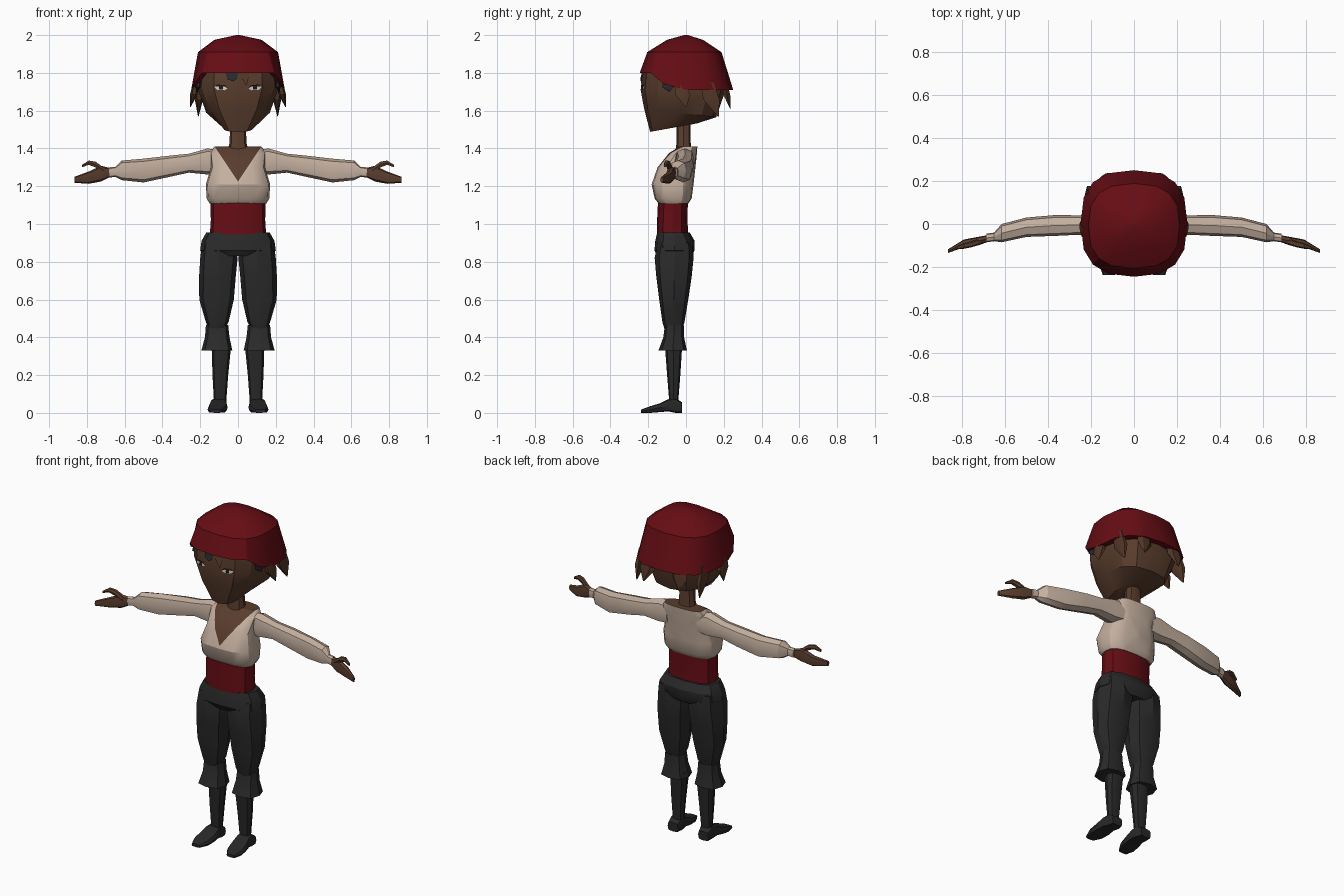
import bpy, bmesh, math
from mathutils import Vector
from mathutils.bvhtree import BVHTree

cube = bpy.data.objects.get("Cube")
if cube:
    bpy.data.objects.remove(cube)


def material(name, r, g, b):
    m = bpy.data.materials.new(name)
    m.use_nodes = True
    m.diffuse_color = (r, g, b, 1)
    bsdf = m.node_tree.nodes["Principled BSDF"]
    bsdf.inputs["Base Color"].default_value = (r, g, b, 1)
    bsdf.inputs["Roughness"].default_value = 0.8
    return m


SKIN = material("brown skin", .1, .046, .026)
LOCKS = material("dark brown hair", .085, .037, .02)
BLACK = material("black hair", .02, .022, .026)
RED = material("deep red cloth", .13, .004, .007)
LINEN = material("cream linen", .55, .43, .345)
CLOTH = material("charcoal cloth", .023, .023, .024)
LEATHER = material("black leather", .021, .021, .021)
WHITE = material("eye white", .6, .55, .5)
LASH = material("dark lash", .012, .009, .008)

parts = []


def finish(name, bm, *mats):
    bmesh.ops.recalc_face_normals(bm, faces=bm.faces)
    mesh = bpy.data.meshes.new(name)
    bm.to_mesh(mesh)
    bm.free()
    ob = bpy.data.objects.new(name, mesh)
    bpy.context.collection.objects.link(ob)
    for m in mats:
        mesh.materials.append(m)
    parts.append(ob)
    return ob


def loft(axis, rings, n=8, power=.75, side=1, bend=None):
    """Skin rounded rings; each ring is (position, u min, u max, v min, v max)."""
    order = {"z": (1, 2, 0), "x": (0, 1, 2), "y": (1, 0, 2)}[axis]
    bm = bmesh.new()
    loops = []
    for t, u0, u1, v0, v1 in rings:
        loop = []
        for i in range(n):
            a = math.tau * i / n
            c, s = round(math.cos(a), 6), round(math.sin(a), 6)
            u = (u0 + u1) / 2 + (u1 - u0) / 2 * math.copysign(abs(c) ** power, c)
            v = (v0 + v1) / 2 + (v1 - v0) / 2 * math.copysign(abs(s) ** power, s)
            local = (t, u, v)
            p = Vector((u, v, t)) if axis == "z" else Vector([local[k] for k in order])
            if bend:
                bend(p)
            p.x *= side
            loop.append(bm.verts.new(p))
        loops.append(loop)
    for a, b in zip(loops, loops[1:]):
        for i in range(n):
            j = (i + 1) % n
            bm.faces.new((a[i], a[j], b[j], b[i]))
    bm.faces.new(loops[0])
    bm.faces.new(loops[-1])
    return bm


def sym(z, rx, front, back):
    return (z, -rx, rx, front, back)


# Head, with the jaw sloping up towards the back
def jaw(p):
    if p.z < 1.53:
        p.z += .18 * p.y
    elif p.z < 1.6:
        p.z -= .12 * p.y


head = loft("z", [sym(1.522, .08, -.19, .06), sym(1.585, .168, -.222, .16),
                  sym(1.71, .212, -.24, .21), sym(1.8, .215, -.23, .205),
                  sym(1.88, .17, -.17, .16)], n=12, bend=jaw)
surface = BVHTree.FromBMesh(head)
finish("head", head, SKIN)
finish("neck", loft("z", [sym(1.36, .062, -.06, .035), sym(1.43, .045, -.05, .025),
                          sym(1.57, .04, -.05, .025)]), SKIN)


# Headscarf, raised over the brow and low behind
def hem(p):
    if p.z < 1.75:
        p.z += .09 * min(1, max(0, (-p.y - .09) / .08))


finish("headscarf", loft("z", [
    sym(1.715, .2, -.215, .19), sym(1.71, .248, -.245, .25), sym(1.91, .212, -.205, .188),
    sym(1.975, .125, -.1, .09), sym(2, .01, -.01, .01)], n=16, bend=hem), RED)


# Thin plates laid on the face
def plate(name, outline, mat, lift=.005):
    bm = bmesh.new()
    verts = []
    for x, z in outline:
        hit = surface.ray_cast(Vector((x, -1, z)), Vector((0, 1, 0)))[0]
        verts.append(bm.verts.new((x, hit.y - lift, z)))
    bm.faces.new(verts)
    finish(name, bm, mat)


for side, label in ((1, "left"), (-1, "right")):
    def at(pts):
        return [(side * (.09 + x), 1.72 + z) for x, z in pts]
    plate(label + "_eye", at([(-.035, -.004), (-.02, .01), (.02, .012), (.036, .006),
                              (.02, -.01), (-.018, -.012)]), WHITE)
    plate(label + "_iris", at([(-.01, -.009), (-.01, .01), (.01, .01), (.01, -.009)]), LASH, .007)
    plate(label + "_lash", at([(-.037, -.002), (-.02, .016), (.02, .018), (.04, .006),
                               (.02, .009), (-.02, .007)]), LASH, .008)
plate("black_fringe", [(-.07, 1.81), (-.055, 1.765), (-.025, 1.755), (-.005, 1.77), (0, 1.81)],
      BLACK, .009)
plate("brown_fringe", [(-.01, 1.81), (.02, 1.77), (.045, 1.73), (.055, 1.77), (.06, 1.81)],
      LOCKS, .009)


# Hair locks hanging below the scarf
def lock(name, side, x, y, wx, wy, tip, mat=LOCKS, lean=(.01, .01)):
    rings = []
    for z, w, k in ((1.75, .8, 0), ((1.75 + tip) / 2, 1, .4), (tip, .08, 1)):
        cx, cy = x + lean[0] * k, y + lean[1] * k
        rings.append((z, cx - wx * w, cx + wx * w, cy - wy * w, cy + wy * w))
    finish(name, loft("z", rings, n=6, power=1, side=side), mat)


# Sleeves, hands, legs and boots come in pairs
for side, label in ((1, "left_"), (-1, "right_")):
    lock(label + "temple_hair", side, .208, -.1, .014, .035, 1.70, BLACK)
    lock(label + "front_lock", side, .222, -.03, .02, .045, 1.62, lean=(.03, .03))
    lock(label + "side_lock", side, .205, .11, .022, .05, 1.57, lean=(.005, .06))
    lock(label + "back_lock", side, .1, .205, .05, .02, 1.61, lean=(.02, .03))

    finish(label + "sleeve", loft("x", [
        (.1, -.05, .045, 1.27, 1.39), (.16, -.06, .045, 1.262, 1.4),
        (.26, -.05, .04, 1.272, 1.372), (.36, -.055, .042, 1.25, 1.362),
        (.5, -.06, .03, 1.22, 1.346), (.615, -.085, 0, 1.232, 1.336),
        (.65, -.08, -.04, 1.25, 1.302), (.685, -.085, -.045, 1.245, 1.3)],
        side=side), LINEN)
    finish(label + "hand", loft("x", [
        (.67, -.08, -.05, 1.252, 1.295), (.725, -.1, -.06, 1.225, 1.308),
        (.79, -.108, -.072, 1.213, 1.278), (.865, -.135, -.118, 1.218, 1.25)],
        side=side), SKIN)
    finish(label + "thumb", loft("x", [
        (.71, -.095, -.065, 1.265, 1.3), (.755, -.108, -.08, 1.298, 1.332),
        (.79, -.115, -.088, 1.312, 1.337), (.825, -.118, -.105, 1.3, 1.315)],
        n=6, side=side), SKIN)

    finish(label + "trouser_leg", loft("z", [
        (.9, .02, .19, -.15, .035), (.82, .002, .2, -.166, .04), (.72, .012, .206, -.157, .03),
        (.6, .022, .205, -.142, .012), (.48, .05, .17, -.125, -.008),
        (.415, .09, .145, -.105, -.03)], side=side), CLOTH)
    finish(label + "trouser_cuff", loft("z", [
        (.465, .052, .17, -.112, -.012), (.4, .045, .175, -.12, -.01),
        (.33, .03, .194, -.146, .005)], side=side), CLOTH)
    finish(label + "boot_shaft", loft("z", [
        (.36, .036, .14, -.112, -.02), (.2, .052, .135, -.1, -.03),
        (.05, .063, .127, -.088, -.042)], side=side), LEATHER)
    finish(label + "shoe", loft("y", [
        (-.02, .067, .137, 0, .055), (-.055, .058, .142, 0, .078),
        (-.095, .058, .148, .008, .072), (-.14, .055, .158, .004, .05),
        (-.19, .062, .162, 0, .035), (-.237, .09, .145, 0, .018)],
        power=.5, side=side), LEATHER)

# Hips and sash
finish("trouser_hips", loft("z", [
    sym(.83, .15, -.15, .03), sym(.86, .2, -.167, .045), sym(.91, .193, -.163, .046),
    sym(.955, .168, -.152, .02)], n=12), CLOTH)
finish("waist_sash", loft("z", [
    sym(.93, .15, -.155, .012), sym(1.02, .144, -.153, .008), sym(1.125, .146, -.148, .01)],
    n=12), RED)

# Shirt: the open neck is cut along two planes that meet in a V
shirt = loft("z", [
    sym(1.108, .15, -.145, .012), sym(1.135, .166, -.166, .03), sym(1.21, .17, -.182, .04),
    sym(1.3, .143, -.15, .05), sym(1.375, .15, -.09, .058), sym(1.41, .125, -.035, .06)],
    n=16, power=.7)
SLOPE, POINT = 1.5, 1.225
for side in (1, -1):
    bmesh.ops.bisect_plane(shirt, geom=shirt.verts[:] + shirt.edges[:] + shirt.faces[:],
                           plane_co=(0, 0, POINT), plane_no=(side * SLOPE, 0, -1))
bmesh.ops.recalc_face_normals(shirt, faces=shirt.faces)
for f in shirt.faces:
    c = f.calc_center_median()
    in_v = c.z - POINT > SLOPE * abs(c.x) and c.y < -.01
    if in_v or f.normal.z > .9:
        f.material_index = 1
finish("shirt", shirt, LINEN, SKIN)

# Smooth the gentle folds and keep the hard edges
bpy.ops.object.select_all(action="DESELECT")
for ob in parts:
    ob.select_set(True)
bpy.context.view_layer.objects.active = parts[0]
bpy.ops.object.shade_smooth_by_angle(angle=math.radians(30))
